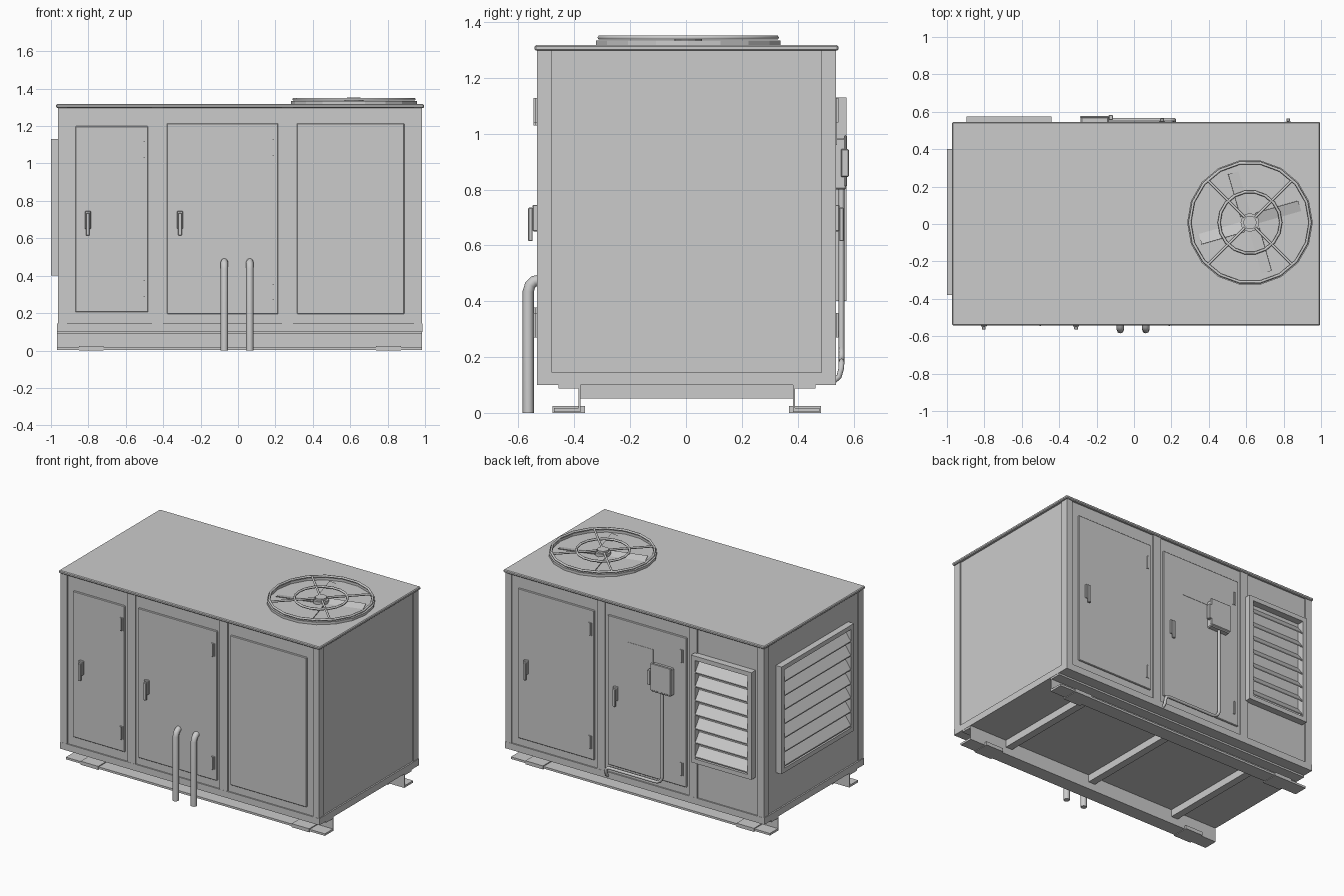
import bpy, bmesh
from math import radians, cos, sin, pi
from mathutils import Matrix, Vector

if "Cube" in bpy.data.objects:
    bpy.data.objects.remove(bpy.data.objects["Cube"])

I = Matrix.Identity(4)
CX = 0.01


def finish(name, bm, smooth=False):
    bmesh.ops.recalc_face_normals(bm, faces=bm.faces)
    me = bpy.data.meshes.new(name)
    bm.to_mesh(me)
    bm.free()
    ob = bpy.data.objects.new(name, me)
    bpy.context.collection.objects.link(ob)
    if smooth:
        bpy.context.view_layer.objects.active = ob
        ob.select_set(True)
        bpy.ops.object.shade_smooth_by_angle(angle=radians(50))
        ob.select_set(False)
    return ob


def add_box(bm, x0, x1, y0, y1, z0, z1, m=I):
    mid = Vector(((x0 + x1) / 2, (y0 + y1) / 2, (z0 + z1) / 2))
    size = Matrix.Diagonal((abs(x1 - x0), abs(y1 - y0), abs(z1 - z0), 1))
    bmesh.ops.create_cube(bm, size=1, matrix=m @ Matrix.Translation(mid) @ size)


def boxes(name, items, bevel=0, m=I):
    bm = bmesh.new()
    for b in items:
        add_box(bm, *b, m)
    ob = finish(name, bm)
    if bevel:
        mod = ob.modifiers.new("bevel", 'BEVEL')
        mod.width, mod.segments = bevel, 1
    return ob


def add_prism(bm, prof, x0, x1, m=I):
    """Extrude a (y, z) outline along x."""
    a, b = ([bm.verts.new(m @ Vector((x, y, z))) for y, z in prof] for x in (x0, x1))
    n = len(prof)
    bm.faces.new(a)
    bm.faces.new(b[::-1])
    for i in range(n):
        bm.faces.new((a[i], b[i], b[(i + 1) % n], a[(i + 1) % n]))


def tube(name, pts, r, sides=1, cyclic=False):
    cu = bpy.data.curves.new(name, 'CURVE')
    cu.dimensions = '3D'
    cu.bevel_depth, cu.bevel_resolution, cu.use_fill_caps = r, sides, True
    sp = cu.splines.new('POLY')
    sp.points.add(len(pts) - 1)
    for p, co in zip(sp.points, pts):
        p.co = (*co, 1)
    sp.use_cyclic_u = cyclic
    ob = bpy.data.objects.new(name, cu)
    bpy.context.collection.objects.link(ob)
    return ob


# cabinet core, base rail, posts and roof
boxes("cabinet_body", [(-0.957, 0.977, -0.525, 0.529, 0.10, 1.30)])
boxes("base_rail", [(-0.967, 0.987, -0.534, -0.515, 0.10, 0.145),
                    (-0.967, 0.987, 0.519, 0.538, 0.10, 0.145),
                    (-0.967, -0.945, -0.515, 0.519, 0.10, 0.145),
                    (0.965, 0.987, -0.515, 0.519, 0.10, 0.145)])
posts = []
for y0, y1 in ((-0.533, -0.48), (0.485, 0.537)):
    posts += [(-0.963, -0.915, y0, y1, 0.145, 1.298), (0.94, 0.983, y0, y1, 0.145, 1.298)]
for y0, y1 in ((-0.533, -0.515), (0.519, 0.537)):
    posts += [(-0.46, -0.40, y0, y1, 0.145, 1.298), (0.235, 0.295, y0, y1, 0.145, 1.298)]
boxes("cabinet_posts", posts)
boxes("roof", [(-0.972, 0.995, -0.542, 0.546, 1.297, 1.317)], bevel=0.005)

# doors and panels: x0, x1, z0, z1
boxes("front_doors", [(x0, x1, -0.534, -0.52, z0, z1) for x0, x1, z0, z1 in
                      ((-0.87, -0.48, 0.205, 1.20), (-0.38, 0.215, 0.195, 1.215),
                       (0.315, 0.89, 0.195, 1.215))], bevel=0.004)
boxes("back_doors", [(x0, x1, 0.52, 0.538, 0.195, 1.215) for x0, x1 in
                     ((-0.38, 0.215), (0.315, 0.89))], bevel=0.004)

# hinges and handles, s gives the side: -1 front, 1 back
def hinges(name, x, s, zs):
    y = 0.535 * s
    boxes(name, [b for z in zs for b in
                 ((x - 0.012, x + 0.012, y - 0.005, y + 0.006, z, z + 0.087),
                  (x - 0.004, x + 0.004, y - 0.005, y + s * 0.011, z, z + 0.087))])


def handle(name, x, s):
    y = 0.535 * s
    boxes(name, [(x - 0.016, x + 0.016, y - s * 0.005, y + s * 0.014, 0.65, 0.745),
                 (x - 0.010, x + 0.010, y + s * 0.014, y + s * 0.030, 0.615, 0.735)], bevel=0.003)


hinges("front_left_hinges", -0.502, -1, (0.29, 1.03))
hinges("front_middle_hinges", 0.188, -1, (0.27, 1.04))
hinges("back_wide_hinges", 0.345, 1, (0.27, 1.04))
hinges("back_middle_hinges", -0.345, 1, (0.27, 1.04))
for nm, x, s in (("front_left", -0.803, -1), ("front_middle", -0.31, -1),
                 ("back_wide", 0.825, 1), ("back_middle", 0.15, 1)):
    handle(nm + "_handle", x, s)


# louvres: frame plus sloping slats, built facing +y
def louvre(name, u0, u1, z0, z1, depth, m):
    w = 0.03
    boxes(name + "_frame", [(u0, u0 + w, 0, depth, z0, z1), (u1 - w, u1, 0, depth, z0, z1),
                            (u0 + w, u1 - w, 0, depth, z0, z0 + w),
                            (u0 + w, u1 - w, 0, depth, z1 - w, z1)], m=m)
    bm = bmesh.new()
    n, pitch = 7, (z1 - z0 - 2 * w) / 7
    for i in range(n):
        z = z0 + w + i * pitch + 0.008
        prof = [(depth - 0.003, z), (depth - 0.003, z + 0.007), (0, z + 0.067), (0, z + 0.058)]
        add_prism(bm, prof, u0 + w, u1 - w, m)
    finish(name + "_slats", bm)


louvre("back_louvre", -0.895, -0.44, 0.40, 1.13, 0.048, Matrix.Translation((0, 0.527, 0)))
louvre("left_louvre", -0.38, 0.40, 0.40, 1.13, 0.045,
       Matrix.Translation((-0.955, 0, 0)) @ Matrix.Rotation(pi / 2, 4, 'Z'))

# skids: channel profile with feet, mirrored front to back, and cross beams
prof = [(-0.38, 0.10), (-0.46, 0.10), (-0.46, 0.088), (-0.388, 0.088), (-0.388, 0.018),
        (-0.475, 0.018), (-0.475, 0.004), (-0.38, 0.004)]
for nm, s in (("front", 1), ("back", -1)):
    m = Matrix.Translation((0, 0.003, 0)) @ Matrix.Diagonal((1, s, 1, 1))
    bm = bmesh.new()
    add_prism(bm, prof, -0.967, 0.985, m)
    finish(nm + "_skid", bm)
    boxes(nm + "_feet", [(x - 0.066, x + 0.066, -0.481, -0.365, 0, 0.024) for x in (-0.785, 0.805)], m=m)
boxes("cross_beams", [(x - 0.025, x + 0.025, -0.38, 0.386, 0.052, 0.10) for x in (-0.64, 0.02, 0.68)])

# refrigerant pipes bending into the front
for nm, x in (("left", -0.073), ("right", 0.063)):
    tube(nm + "_pipe", [(x, -0.565, 0), (x, -0.565, 0.435), (x, -0.558, 0.458),
                        (x, -0.545, 0.471), (x, -0.525, 0.475)], 0.02, 2)

# electrical disconnect, conduit and rating plate on the back
boxes("disconnect_box", [(-0.285, -0.135, 0.53, 0.575, 0.80, 0.985)], bevel=0.006)
boxes("disconnect_lid", [(-0.288, -0.132, 0.566, 0.577, 0.81, 0.995)], bevel=0.004)
boxes("disconnect_lever", [(-0.135, -0.113, 0.555, 0.583, 0.845, 0.945)], bevel=0.003)
arc = [(-0.21 + 0.05 * (1 - cos(a)), 0.557, 0.235 - 0.05 * sin(a))
       for a in (i * pi / 10 for i in range(6))]
tube("conduit", [(-0.21, 0.557, 0.81)] + arc + [(0.19, 0.557, 0.185), (0.208, 0.557, 0.178),
     (0.215, 0.556, 0.16), (0.215, 0.548, 0.13), (0.215, 0.53, 0.115)], 0.010, 2)
boxes("rating_plate", [(-0.13, 0.065, 0.536, 0.540, 0.96, 1.07)])

# condenser fan: shroud ring, guard rings, spokes, hub and pitched blades
FX, FY, N = 0.62, 0.008, 18


def circle(r, z, n=N):
    return [(FX + r * cos(2 * pi * i / n), FY + r * sin(2 * pi * i / n), z) for i in range(n)]


bm = bmesh.new()
loops = [[bm.verts.new(p) for p in circle(r, z)] for r, z in
         ((0.336, 1.312), (0.336, 1.334), (0.322, 1.334), (0.322, 1.312))]
for k in range(4):
    a, b = loops[k], loops[(k + 1) % 4]
    for i in range(N):
        j = (i + 1) % N
        bm.faces.new((a[i], a[j], b[j], b[i]))
finish("fan_shroud", bm)
tube("guard_outer_ring", circle(0.322, 1.344), 0.008, 1, True)
tube("guard_inner_ring", circle(0.165, 1.344), 0.008, 1, True)
for i in range(4):
    a = pi / 4 + i * pi / 2
    tube("guard_spoke", [(FX + r * cos(a), FY + r * sin(a), 1.344) for r in (0.04, 0.322)], 0.007, 1)
bm = bmesh.new()
for r, z0, z1 in ((0.05, 1.31, 1.338), (0.036, 1.338, 1.352)):
    bmesh.ops.create_cone(bm, cap_ends=True, segments=12, radius1=r, radius2=r, depth=z1 - z0,
                          matrix=Matrix.Translation((FX, FY, (z0 + z1) / 2)))
finish("fan_hub", bm)
bm = bmesh.new()
for i in range(4):
    m = (Matrix.Translation((FX, FY, 1.319)) @ Matrix.Rotation(radians(16) + i * pi / 2, 4, 'Z')
         @ Matrix.Rotation(radians(14), 4, 'X'))
    add_box(bm, 0.04, 0.28, -0.042, 0.042, -0.002, 0.002, m)
finish("fan_blades", bm)
